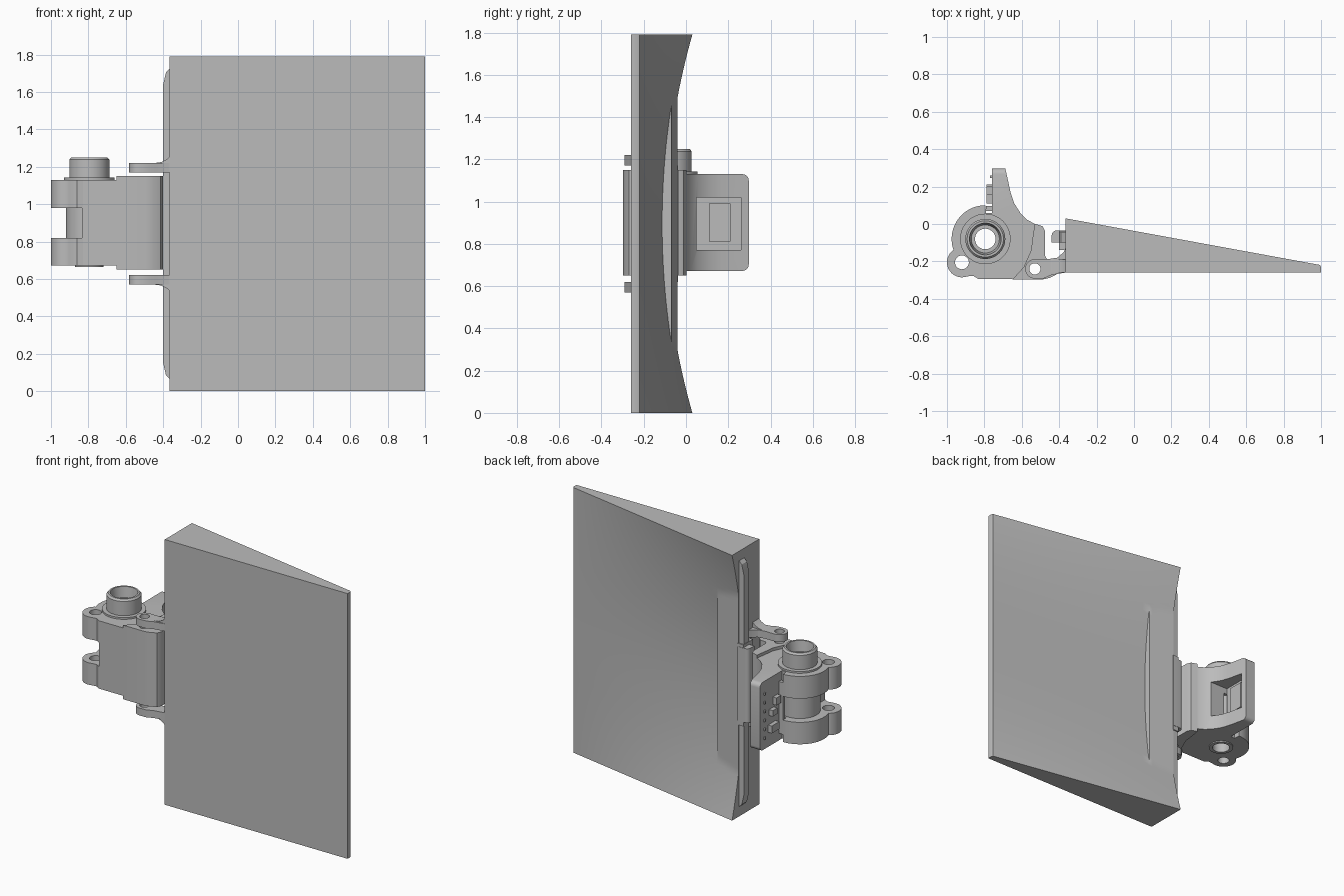
import bpy, bmesh, math

if "Cube" in bpy.data.objects:
    bpy.data.objects.remove(bpy.data.objects["Cube"])

MID = 0.895                      # mid height, used for mirroring
PIVOT = (-0.795, -0.08)          # main bore axis
grey = bpy.data.materials.new("plain_grey")
grey.diffuse_color = (0.5, 0.5, 0.5, 1)
grey.use_nodes = True
grey.node_tree.nodes["Principled BSDF"].inputs["Base Color"].default_value = grey.diffuse_color


def finish(name, bm):
    bmesh.ops.recalc_face_normals(bm, faces=bm.faces[:])
    me = bpy.data.meshes.new(name)
    bm.to_mesh(me)
    bm.free()
    me.materials.append(grey)
    ob = bpy.data.objects.new(name, me)
    bpy.context.collection.objects.link(ob)
    return ob


def arc(c, r, a0, a1, n=24):
    angles = [math.radians(a0 + (a1 - a0) * i / n) for i in range(n + 1)]
    return [(c[0] + r * math.cos(a), c[1] + r * math.sin(a)) for a in angles]


def prism(name, pts, lo, hi, axis="z", round_top=0):
    """Extrude an outline: (x, y) along z, (x, z) along y or (y, z) along x."""
    put = {"z": lambda p, h: (p[0], p[1], h),
           "y": lambda p, h: (p[0], h, p[1]),
           "x": lambda p, h: (h, p[0], p[1])}[axis]
    bm = bmesh.new()
    a = [bm.verts.new(put(p, lo)) for p in pts]
    b = [bm.verts.new(put(p, hi)) for p in pts]
    bm.faces.new(a)
    bm.faces.new(b)
    for i in range(len(pts)):
        j = (i + 1) % len(pts)
        bm.faces.new((a[i], a[j], b[j], b[i]))
    if round_top:
        edges = [e for e in bm.edges if all(v.co.y > 0.29 for v in e.verts)
                 and abs(e.verts[0].co.z - e.verts[1].co.z) < 1e-4]
        bmesh.ops.bevel(bm, geom=edges, offset=round_top, segments=5,
                        profile=0.5, affect="EDGES")
    return finish(name, bm)


def box(name, x0, x1, y0, y1, z0, z1):
    return prism(name, [(x0, y0), (x1, y0), (x1, y1), (x0, y1)], z0, z1)


def lathe(name, prof, c, n=48):
    """Ring from a closed (radius, z) outline about a vertical axis."""
    bm = bmesh.new()
    rings = [[bm.verts.new((c[0] + r * math.cos(2 * math.pi * k / n),
                            c[1] + r * math.sin(2 * math.pi * k / n), z))
              for r, z in prof] for k in range(n)]
    for k in range(n):
        p, q = rings[k], rings[(k + 1) % n]
        for i in range(len(prof)):
            j = (i + 1) % len(prof)
            bm.faces.new((p[i], p[j], q[j], q[i]))
    return finish(name, bm)


def cut(ob, cutter):
    m = ob.modifiers.new("cut", "BOOLEAN")
    m.operation, m.solver, m.object = "DIFFERENCE", "EXACT", cutter
    cutter.hide_render = True
    bpy.context.view_layer.objects.active = ob
    bpy.ops.object.modifier_apply(modifier="cut")
    bpy.data.objects.remove(cutter)


def drill(ob, c, r):
    cut(ob, prism("drill_cutter", arc(c, r, 0, 352.5, 47), -0.5, 2.5))


# Wedge panel: flat front, bowled back with a raised lip near the hinge
def back_y(x, z):
    t = (z - MID) / MID
    y = 0.03 - 0.25 * (x + 0.365) / 1.365 - 0.11 * (1 - t * t) * (1 - x) / 1.185
    if x < -0.186:
        y = max(y, -0.04 - 0.03 * (x + 0.365) / 0.18)
    return -0.232 if x > 0.999 else y


xs = [-0.365 + 0.0222 * i for i in range(8)] + [-0.187, -0.185]
xs += [-0.185 + 1.17 * i / 24 for i in range(1, 25)] + [0.995, 1.0]
NZ = 72
bm = bmesh.new()
cols = [[bm.verts.new((x, back_y(x, 2 * MID * k / NZ), 2 * MID * k / NZ))
         for k in range(NZ + 1)] for x in xs]
for p, q in zip(cols, cols[1:]):
    for k in range(NZ):
        bm.faces.new((p[k], q[k], q[k + 1], p[k + 1]))
ext = bmesh.ops.extrude_face_region(bm, geom=bm.faces[:], use_keep_orig=True)
for g in ext["geom"]:
    if isinstance(g, bmesh.types.BMVert):
        g.co.y = -0.26
finish("wedge_panel", bm)

# Rounded strip along the hinge edge, thicker spine and hook in its middle
prism("edge_strip", [(-0.36, 0.06), (-0.385, 0.085), (-0.4, 0.15), (-0.4, 1.64),
                     (-0.385, 1.705), (-0.36, 1.73)], -0.10, -0.045, "y")
box("hinge_spine", -0.402, -0.36, -0.14, -0.037, 0.62, 1.17)
prism("catch_hook", [(-0.36, -0.035)] + arc((-0.415, -0.06), 0.025, 90, 180, 6)
      + [(-0.44, -0.1), (-0.405, -0.1), (-0.36, -0.1)], 0.65, 1.15)

# Hinge lugs with flared roots, mirrored top and bottom
PIN = (-0.53, -0.24)
lug = arc(PIN, 0.052, 90, 270, 16) + [(-0.48, -0.29), (-0.44, -0.272),
      (-0.355, -0.258), (-0.355, -0.1), (-0.375, -0.15), (-0.41, -0.18), (-0.46, -0.188)]
flare = [(-0.46, 1.19), (-0.46, 1.218), (-0.41, 1.225), (-0.38, 1.24),
         (-0.355, 1.265), (-0.355, 1.19)]
for side, s in (("upper", 1), ("lower", -1)):
    z0, z1 = sorted((MID + s * 0.275, MID + s * 0.325))
    drill(prism(side + "_hinge_lug", lug, z0, z1), PIN, 0.03)
    prism(side + "_lug_flare", [(x, MID + s * (z - MID)) for x, z in flare],
          -0.258, -0.19, "y")

# Bracket body with its upright arm
LUG = (-0.92, -0.205)
body = arc(PIVOT, 0.18, 90, 200) + arc(LUG, 0.08, 130, 290, 20) + [
    (-0.86, -0.277), (-0.83, -0.295), (-0.51, -0.295), (-0.485, -0.25),
    (-0.48, -0.19), (-0.478, -0.05), (-0.49, -0.014), (-0.53, 0.0), (-0.57, 0.022),
    (-0.605, 0.055), (-0.64, 0.11), (-0.66, 0.17), (-0.688, 0.297),
    (-0.76, 0.297), (-0.76, 0.06), (-0.79, 0.06)]
bracket = prism("bracket_body", body, 0.672, 1.13, round_top=0.03)
cut(bracket, prism("fork_cutter", [(-1.1, -0.4), (-0.835, -0.4), (-0.835, -0.06),
    (-0.71, -0.06), (-0.71, 0.05), (-0.775, 0.05), (-0.775, 0.2), (-1.1, 0.2)],
    0.82, 0.98))
cut(bracket, box("pocket_cutter", -0.735, -0.4, 0.05, 0.26, 0.77, 1.02))
drill(bracket, PIVOT, 0.06)
drill(bracket, LUG, 0.037)
drill(bracket, PIN, 0.03)

# Taller curved cover on the hinge side of the bracket
cover = prism("front_cover", [(-0.65, -0.297), (-0.49, -0.297), (-0.45, -0.288),
    (-0.415, -0.27), (-0.402, -0.245), (-0.402, -0.21), (-0.42, -0.19), (-0.465, -0.188),
    (-0.475, -0.17), (-0.475, -0.04), (-0.488, -0.012), (-0.53, 0.002),
    (-0.54, -0.06), (-0.55, -0.14), (-0.59, -0.23)], 0.65, 1.15)
drill(cover, PIN, 0.03)

# Hollow shaft pieces: top boss with flange, fork sleeve, bottom ring
lathe("top_boss", [(0.055, 1.1), (0.135, 1.1), (0.135, 1.142), (0.107, 1.142),
      (0.107, 1.238), (0.097, 1.25), (0.085, 1.25), (0.075, 1.18), (0.055, 1.18)], PIVOT)
lathe("fork_sleeve", [(0.055, 0.8), (0.125, 0.8), (0.125, 1.0), (0.055, 1.0)], PIVOT)
lathe("bottom_ring", [(0.055, 0.7), (0.077, 0.7), (0.077, 0.664), (0.055, 0.664)], PIVOT)

# Window plate in the pocket and small contacts on the outer arm face
box("pocket_plate", -0.745, -0.715, 0.11, 0.21, 0.81, 0.99)
for i, (y0, y1, z0, z1) in enumerate([(0.11, 0.16, 0.94, 0.99), (0.15, 0.2, 0.88, 0.92),
                                      (0.13, 0.21, 0.77, 0.82)]):
    box(f"contact_block_{i}", -0.788, -0.75, y0, y1, z0, z1)
for i in range(6):
    box(f"contact_pin_{i}", -0.77, -0.75, 0.245, 0.258, 0.74 + 0.06 * i, 0.755 + 0.06 * i)
box("arm_rib", -0.79, -0.75, 0.07, 0.095, 0.72, 1.07)

# Smooth rounded surfaces, keep edges crisp
for ob in bpy.context.scene.objects:
    ob.select_set(True)
bpy.context.view_layer.objects.active = bracket
bpy.ops.object.shade_smooth_by_angle(angle=math.radians(30))
